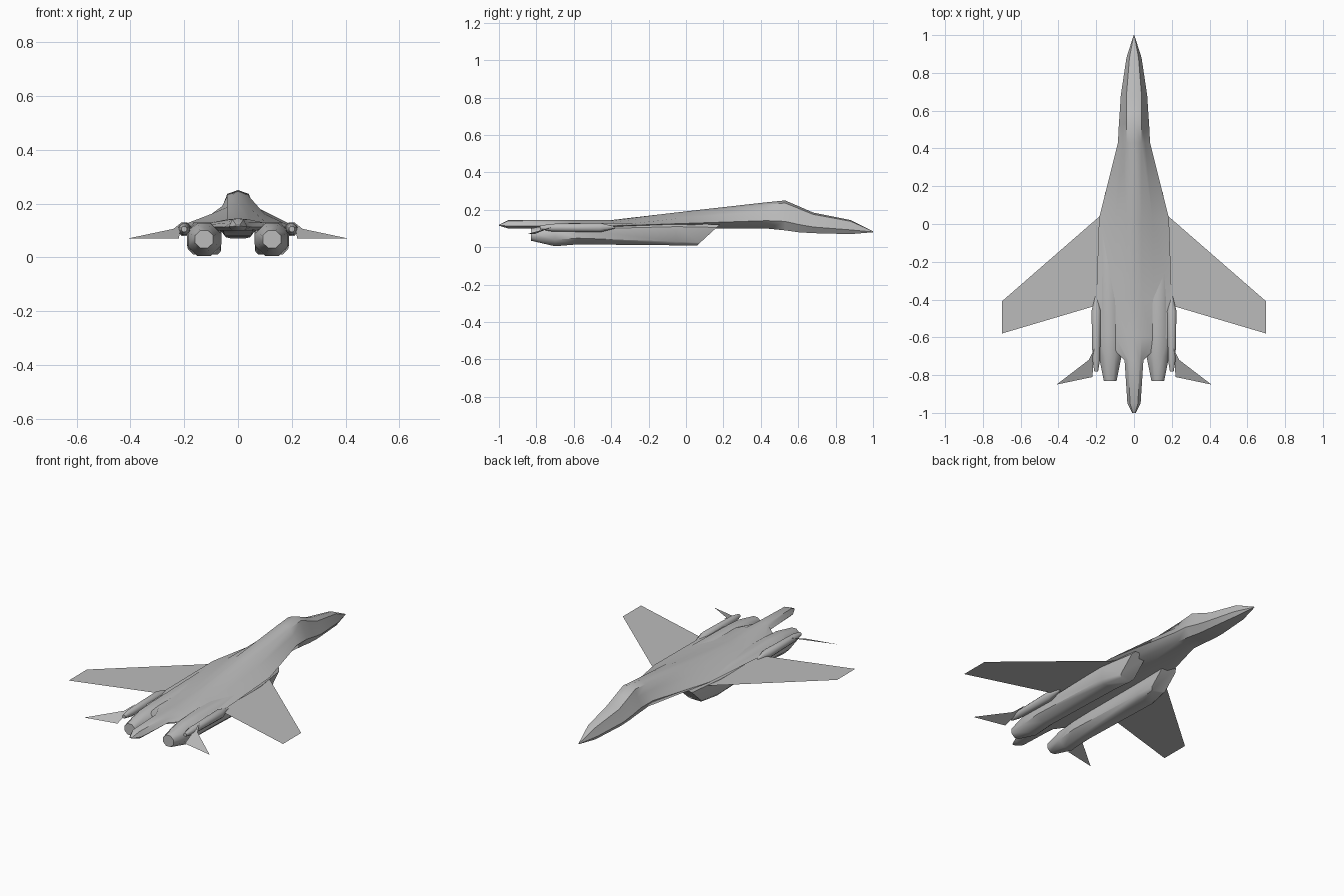
import bpy
import math

default_cube = bpy.data.objects.get("Cube")
if default_cube:
    bpy.data.objects.remove(default_cube, do_unlink=True)

airframe_grey = bpy.data.materials.new("airframe_grey")
airframe_grey.use_nodes = True
colour = (.5, .5, .5, 1)
airframe_grey.diffuse_color = colour
shader = airframe_grey.node_tree.nodes["Principled BSDF"]
shader.inputs["Base Color"].default_value = colour


def build(name, verts, faces):
    """Make a mesh object with outward normals and soft shading."""
    mesh = bpy.data.meshes.new(name)
    mesh.from_pydata(verts, [], faces)
    mesh.materials.append(airframe_grey)
    obj = bpy.data.objects.new(name, mesh)
    bpy.context.collection.objects.link(obj)
    bpy.ops.object.select_all(action='DESELECT')
    obj.select_set(True)
    bpy.context.view_layer.objects.active = obj
    bpy.ops.object.mode_set(mode='EDIT')
    bpy.ops.mesh.select_all(action='SELECT')
    bpy.ops.mesh.normals_make_consistent(inside=False)
    bpy.ops.object.mode_set(mode='OBJECT')
    bpy.ops.object.shade_smooth_by_angle(angle=math.radians(45))


def loft(name, rings):
    """Skin a run of equal rings and cap both ends."""
    count = len(rings[0])
    verts = [point for ring in rings for point in ring]
    faces = []
    for start in range(0, len(verts) - count, count):
        for j in range(count):
            k = (j + 1) % count
            faces.append((start + j, start + k, start + count + k, start + count + j))
    faces.append(range(count))
    faces.append(range(len(verts) - count, len(verts)))
    build(name, verts, faces)


def body_ring(y, width, top, bottom):
    """Humped section with a narrow crown and a low, wide edge."""
    crown = min(.04, width * .6)
    edge = bottom + (top - bottom) * .3
    rise = top - edge
    shoulder = crown + (width - crown) * .4
    half = [(crown, top - rise / 8), (shoulder, edge + rise / 2),
            (width, edge), (width * .65, bottom)]
    right = [(x, y, z) for x, z in half]
    left = [(-x, y, z) for x, z in reversed(half)]
    return [(0, y, top)] + right + [(0, y, bottom)] + left


def pod_ring(side, y, centre, width, top, low, rake=0):
    """Chamfered box section, rounder towards the tail; rake leans it forward."""
    chamfer = min(.29, .15 - y / 3)
    height = top - low
    cut_x = width * 2 * chamfer
    cut_z = height * chamfer
    half = [(width - cut_x, low), (width, low + cut_z),
            (width, top - cut_z), (width - cut_x, top)]
    outline = half + [(-x, z) for x, z in reversed(half)]
    return [(side * (centre + x), y + rake * (z - low) / height, z)
            for x, z in outline]


def panel(name, side, outline, height_at):
    """Thin flat surface whose height follows a rule along its length."""
    verts = [(side * x, y, height_at(y)) for x, y in outline]
    build(name, verts, [range(len(verts))])


def wing_height(y):
    return .108


def tailplane_height(y):
    return .07 + max(0, y + .81) * .4


# Sections as position, half width, top, bottom
body_sections = [
    (1, .002, .085, .08),
    (.88, .04, .145, .07),
    (.68, .07, .185, .075),
    (.6, .075, .22, .08),
    (.53, .08, .25, .09),
    (.43, .085, .24, .1),
    (.03, .185, .195, .1),
    (-.4, .2, .145, .1),
    (-.6, .18, .145, .1),
    (-.72, .05, .145, .1),
    (-.95, .035, .145, .1),
    (-1, .01, .12, .115),
]
nacelle_sections = [
    (.06, .045, .12, .01),
    (-.05, .06, .13, .01),
    (-.58, .064, .13, .015),
    (-.7, .06, .125, .005),
    (-.83, .034, .1, .035),
]
boom_sections = [(-.38, .005), (-.46, .025), (-.72, .02), (-.78, .01)]
wing_outline = [(.16, .06), (.7, -.41), (.7, -.58), (.16, -.42)]
tailplane_outline = [(.21, -.66), (.24, -.72), (.41, -.85), (.22, -.81)]

# Fuselage with canopy hump and tail sting
loft("fuselage", [body_ring(*section) for section in body_sections])

for label, side in (("left", 1), ("right", -1)):
    # Engine nacelle with a raked intake
    rings = []
    for y, width, top, low in nacelle_sections:
        ahead = max(0, y)
        rings.append(pod_ring(side, y, .126 - ahead * .3, width, top, low, ahead * 2))
    loft(label + "_nacelle", rings)

    # Tail boom outboard of the nacelle
    rings = [pod_ring(side, y, .2, size, .105 + size, .105 - size)
             for y, size in boom_sections]
    loft(label + "_tail_boom", rings)

    # Main wing and drooped tailplane
    panel(label + "_wing", side, wing_outline, wing_height)
    panel(label + "_tailplane", side, tailplane_outline, tailplane_height)
